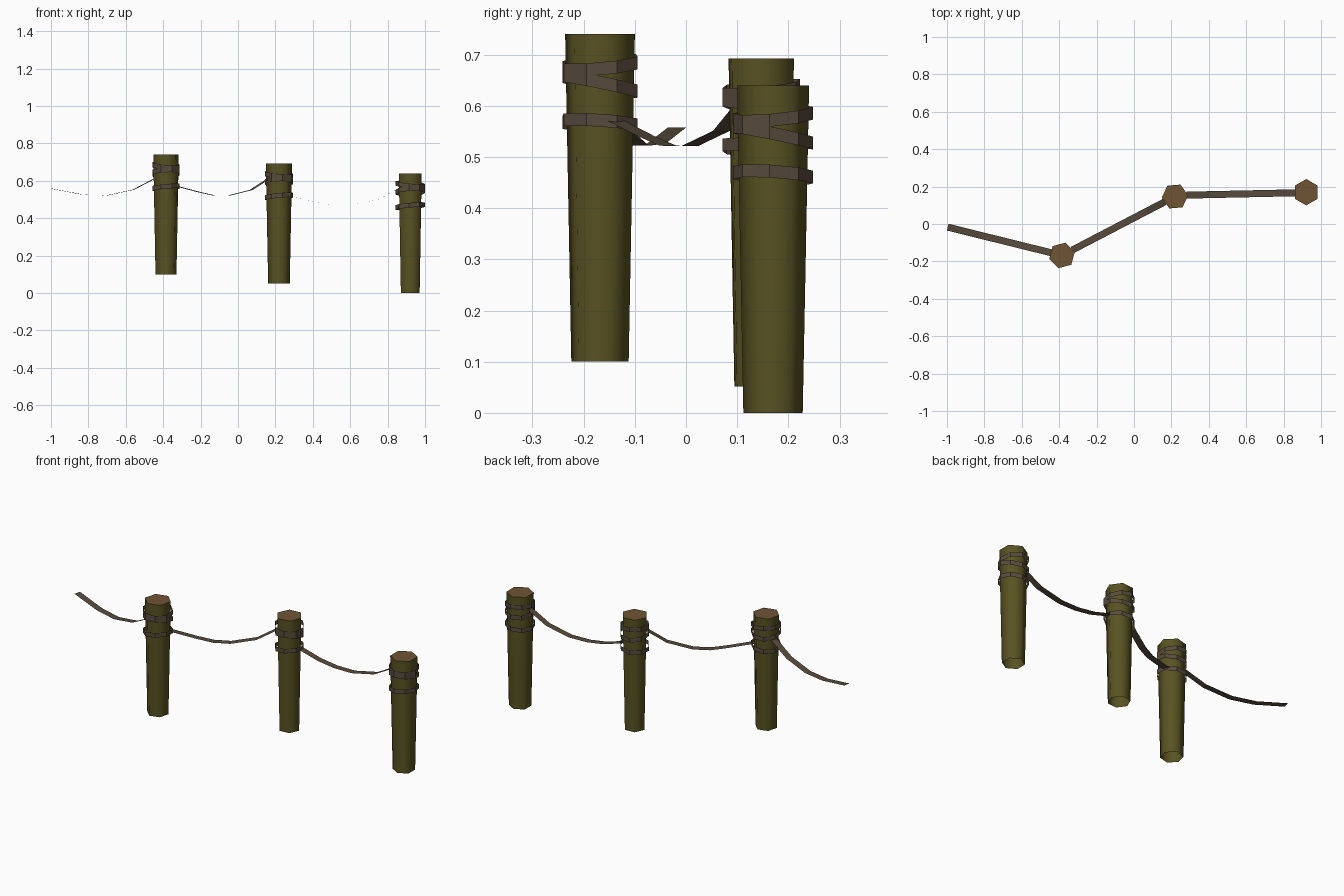
import bpy, bmesh, math
from mathutils import Vector

if "Cube" in bpy.data.objects:
    bpy.data.objects.remove(bpy.data.objects["Cube"])


def material(name, rgb):
    m = bpy.data.materials.new(name)
    m.diffuse_color = (*rgb, 1)
    m.use_nodes = True
    m.node_tree.nodes["Principled BSDF"].inputs["Base Color"].default_value = m.diffuse_color
    return m


BARK = material("olive bark", (0.098, 0.084, 0.016))
CUT = material("cut wood", (0.156, 0.089, 0.034))
ROPE = material("rope brown", (0.098, 0.070, 0.046))


def finish(bm, name, mats):
    me = bpy.data.meshes.new(name)
    bm.to_mesh(me)
    bm.free()
    for m in mats:
        me.materials.append(m)
    ob = bpy.data.objects.new(name, me)
    bpy.context.collection.objects.link(ob)
    return ob


def ring(bm, r, sides, turn, height):
    """Loop of vertices; height is a function of the unit direction."""
    out = []
    for i in range(sides):
        a = turn + 2 * math.pi * i / sides
        c, s = math.cos(a), math.sin(a)
        out.append(bm.verts.new((r * c, r * s, height(c, s))))
    return out


def bridge(bm, lo, hi):
    n = len(lo)
    return [bm.faces.new((lo[i], lo[(i + 1) % n], hi[(i + 1) % n], hi[i])) for i in range(n)]


# tapered six-sided post, smooth sides, flat sawn top, open below
def post(name, x, y, z, turn):
    bm = bmesh.new()
    lo = ring(bm, 0.058, 6, turn, lambda c, s: 0)
    hi = ring(bm, 0.0705, 6, turn, lambda c, s: 0.64)
    for f in bridge(bm, lo, hi):
        f.smooth = True
    bm.faces.new(hi).material_index = 1
    finish(bm, name, [BARK, CUT]).location = (x, y, z)


# three tilted flat bands: (height, tilt along x, tilt along y)
BANDS = [(0.579, -0.007, 0.007), (0.543, 0.003, -0.016), (0.465, 0.007, -0.005)]


def wraps(name, x, y, z, turn):
    bm = bmesh.new()
    for h, tx, ty in BANDS:
        lo = ring(bm, 0.078, 8, turn, lambda c, s: h - 0.0125 + tx * c + ty * s)
        hi = ring(bm, 0.078, 8, turn, lambda c, s: h + 0.0125 + tx * c + ty * s)
        bridge(bm, lo, hi)
    finish(bm, name, [ROPE]).location = (x, y, z)


# flat sagging strip through (x, z) points, running in plan from a to b
def strip(name, a, b, pts):
    bm = bmesh.new()
    a, b = Vector(a), Vector(b)
    d = (b - a).normalized()
    side = Vector((-d.y, d.x)) * 0.0185
    prev = None
    for x, z in pts:
        p = a + (b - a) * (x - a.x) / (b.x - a.x)
        cur = [bm.verts.new((*(p - side), z)), bm.verts.new((*(p + side), z))]
        if prev:
            bm.faces.new((prev[0], cur[0], cur[1], prev[1]))
        prev = cur
    finish(bm, name, [ROPE])


POSTS = [("left", -0.385, -0.168, 0.10, 15), ("middle", 0.219, 0.147, 0.052, 5),
         ("right", 0.921, 0.170, 0.0, 30)]
for n, x, y, z, t in POSTS:
    post(n + "_post", x, y, z, math.radians(t))
    wraps(n + "_wraps", x, y, z, math.radians(t + 10))

# hanging ropes
p1, p2, p3 = [(p[1], p[2]) for p in POSTS]
strip("left_rope", (-0.996, -0.017), p1,
      [(-0.996, 0.558), (-0.83, 0.526), (-0.70, 0.522), (-0.56, 0.552), (-0.44, 0.615)])
strip("middle_rope", p1, p2,
      [(-0.33, 0.572), (-0.21, 0.54), (-0.13, 0.522), (-0.05, 0.521), (0.07, 0.551), (0.165, 0.612)])
strip("right_rope", (0.219, 0.153), (0.921, 0.168),
      [(0.28, 0.522), (0.40, 0.487), (0.50, 0.472), (0.61, 0.471), (0.75, 0.500), (0.86, 0.560)])
